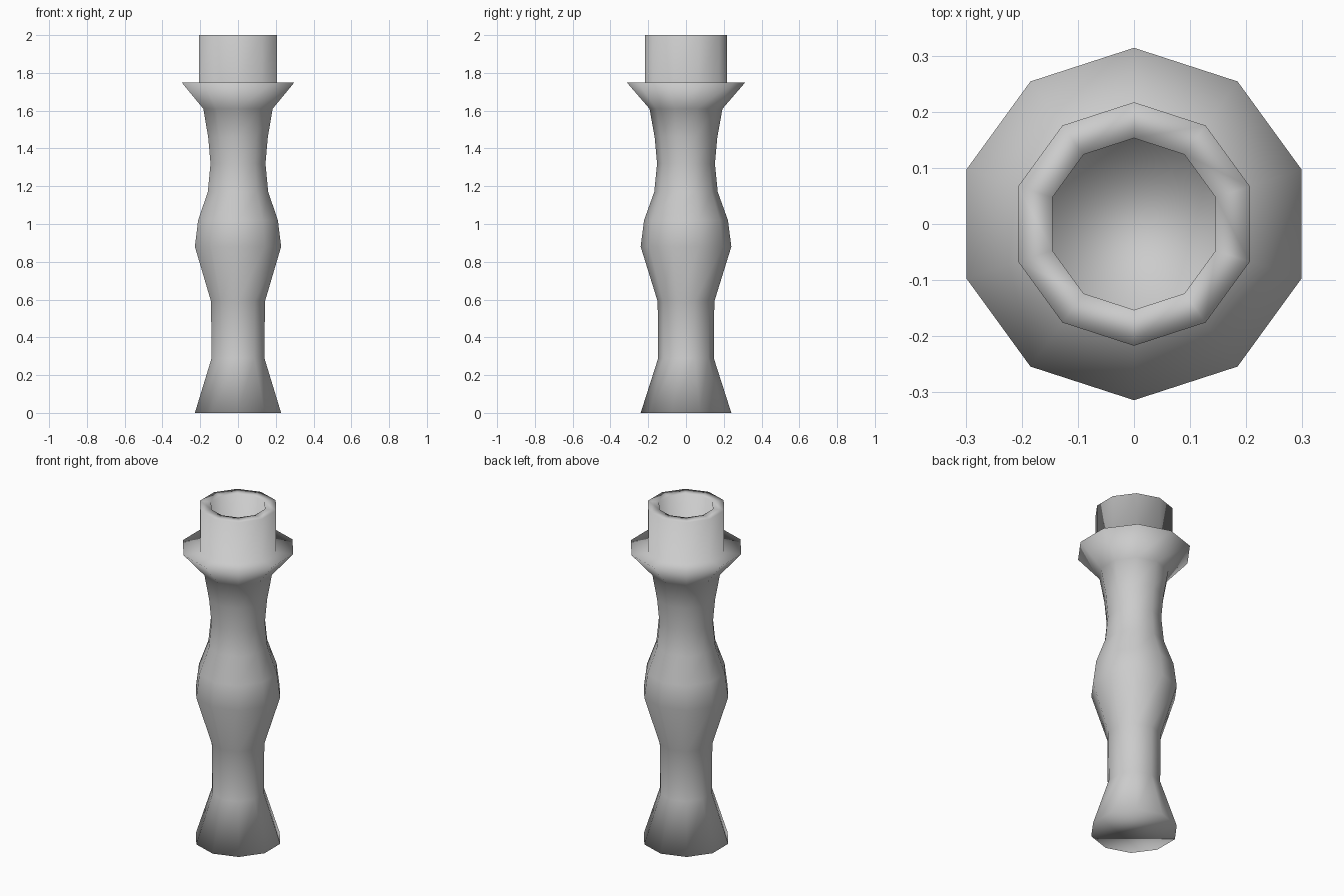
import bpy
import bmesh
from math import cos, sin, pi

if "Cube" in bpy.data.objects:
    bpy.data.objects.remove(bpy.data.objects["Cube"])

SIDES = 10

# Column outline from the foot up to the collar, then the socket down to its floor: (radius, z)
PROFILE = [
    (0.24, 0.0), (0.147, 0.29), (0.15, 0.59),      # flared foot and lower neck
    (0.24, 0.88), (0.222, 1.02),                   # bulge
    (0.168, 1.17), (0.153, 1.32), (0.166, 1.46),   # upper neck
    (0.193, 1.61), (0.314, 1.75),                  # collar
    (0.217, 1.75), (0.217, 2.0),                   # socket outside
    (0.153, 2.0), (0.153, 1.75),                   # socket rim and inside
]


def lathe(name, profile, sides):
    bm = bmesh.new()
    rings = []
    for r, z in profile:
        # a corner faces the front, flats face left and right
        angles = [pi / 2 + 2 * pi * i / sides for i in range(sides)]
        rings.append([bm.verts.new((r * cos(a), r * sin(a), z)) for a in angles])
    for low, high in zip(rings, rings[1:]):
        for i in range(sides):
            j = (i + 1) % sides
            bm.faces.new((low[i], low[j], high[j], high[i]))
    bm.faces.new(rings[0][::-1])   # underside
    bm.faces.new(rings[-1])        # socket floor
    bmesh.ops.recalc_face_normals(bm, faces=bm.faces)
    for f in bm.faces:
        f.smooth = True
    mesh = bpy.data.meshes.new(name)
    bm.to_mesh(mesh)
    bm.free()
    obj = bpy.data.objects.new(name, mesh)
    bpy.context.collection.objects.link(obj)
    return obj


lathe("turned_column", PROFILE, SIDES)
